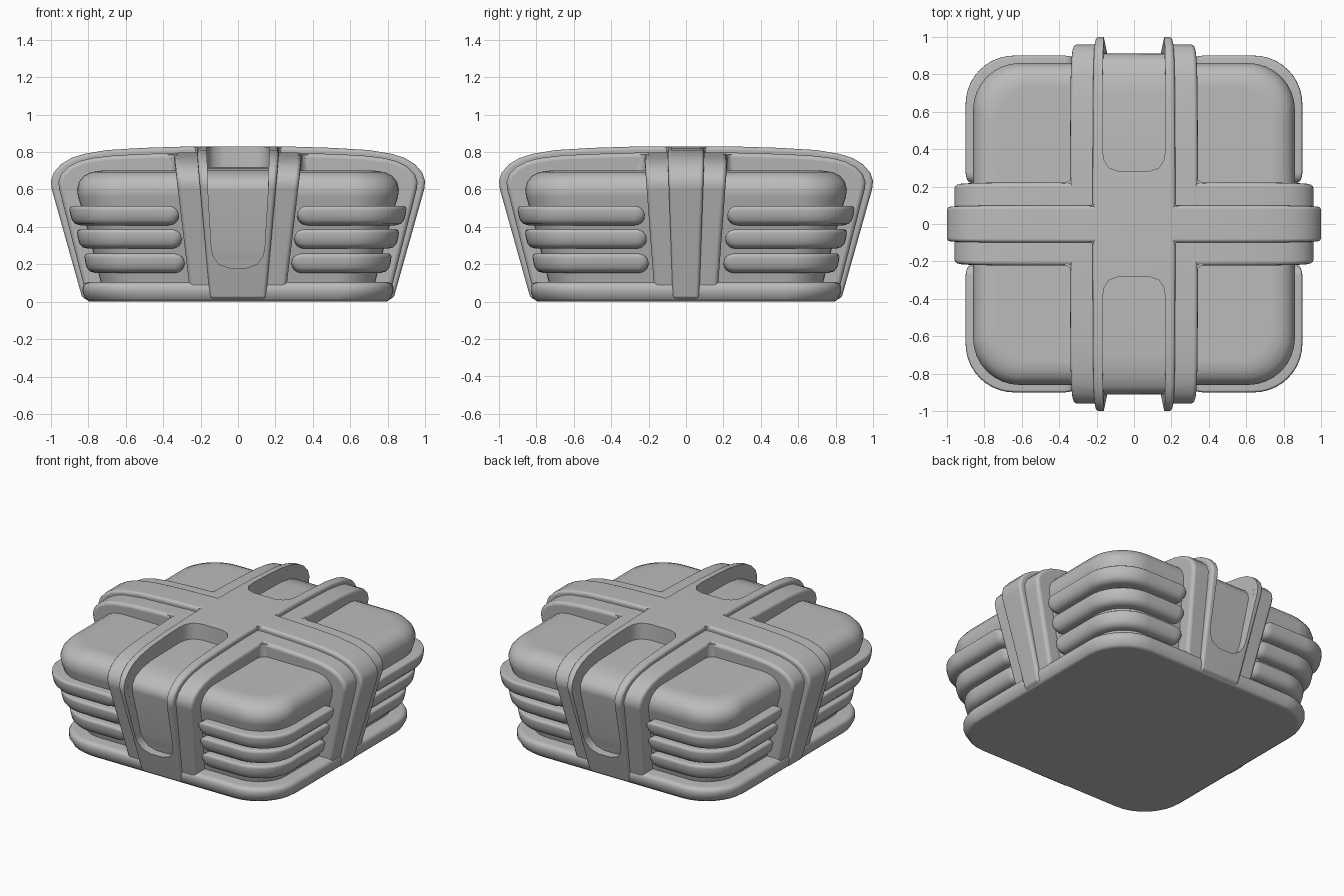
import bpy, bmesh, math
from mathutils import Vector

if "Cube" in bpy.data.objects:
    bpy.data.objects.remove(bpy.data.objects["Cube"])

grey = bpy.data.materials.new("plain_grey")
grey.diffuse_color = (0.5, 0.5, 0.5, 1)
grey.use_nodes = True
grey.node_tree.nodes["Principled BSDF"].inputs["Base Color"].default_value = grey.diffuse_color


def loft(name, rings):
    """Closed solid through equal-length rings of points."""
    bm = bmesh.new()
    rows = [[bm.verts.new(p) for p in ring] for ring in rings]
    n = len(rows[0])
    for a, b in zip(rows, rows[1:]):
        for i in range(n):
            j = (i + 1) % n
            bm.faces.new((a[i], a[j], b[j], b[i]))
    bm.faces.new(rows[0])
    bm.faces.new(rows[-1])
    bmesh.ops.recalc_face_normals(bm, faces=bm.faces)
    mesh = bpy.data.meshes.new(name)
    bm.to_mesh(mesh)
    bm.free()
    mesh.materials.append(grey)
    ob = bpy.data.objects.new(name, mesh)
    bpy.context.collection.objects.link(ob)
    return ob


def mirror(ob, x=True, y=True):
    m = ob.modifiers.new("mirror", 'MIRROR')
    m.use_axis = (x, y, False)
    m.use_clip = False
    m.use_mirror_merge = False


def finish(ob, angle=35):
    """Apply modifiers, then smooth with sharp edges kept."""
    dg = bpy.context.evaluated_depsgraph_get()
    mesh = bpy.data.meshes.new_from_object(ob.evaluated_get(dg))
    ob.modifiers.clear()
    ob.data = mesh
    bpy.ops.object.select_all(action='DESELECT')
    ob.select_set(True)
    bpy.context.view_layer.objects.active = ob
    bpy.ops.object.shade_smooth_by_angle(angle=math.radians(angle))
    ob.modifiers.new("weighted", 'WEIGHTED_NORMAL').keep_sharp = True


def rounded_square(h, r, z, n=8):
    pts = []
    for q, (sx, sy) in enumerate(((1, 1), (-1, 1), (-1, -1), (1, -1))):
        for k in range(n + 1):
            a = math.pi / 2 * (q + k / n)
            pts.append((sx * (h - r) + r * math.cos(a), sy * (h - r) + r * math.sin(a), z))
    return pts


# Inner body and base rim
finish(loft("body", [rounded_square(h, r, z) for h, r, z in (
    (.72, .20, .05), (.83, .23, .48), (.855, .25, .56), (.86, .25, .60), (.85, .25, .64),
    (.825, .24, .672), (.785, .22, .692), (.73, .19, .70))]), 60)
finish(loft("base_rim", [rounded_square(h, r, z) for h, r, z in (
    (.795, .27, 0), (.815, .28, .015), (.83, .28, .05), (.83, .28, .08),
    (.82, .27, .097), (.80, .26, .105), (.70, .2, .105))]), 60)

# Three ribs wrapping each corner
SECTION = ((-.12, -.9), (-.06, -1), (-.03, -.85), (-.012, -.45), (-.004, .1),
           (0, .6), (-.002, .85), (-.012, 1), (-.12, 1))
for i, (h, z, x0, y0) in enumerate(((.82, .205, .285, .20), (.86, .335, .30, .21), (.90, .46, .315, .22))):
    r, half = .26, .052
    ends = (0, .006, .017, .033, .055)
    path = [((x0 + d, -h), (0, -1), d) for d in ends]
    for k in range(11):
        a = -math.pi / 2 + math.pi / 2 * k / 10
        c, s = math.cos(a), math.sin(a)
        path.append(((h - r + r * c, -h + r + r * s), (c, s), 1))
    path += [((h, -y0 - d), (1, 0), d) for d in reversed(ends)]
    rings = []
    for p, nrm, d in path:
        t = min(d / .055, 1)
        f = max(math.sqrt(1 - (1 - t) ** 2), .08)
        rings.append([(p[0] + nrm[0] * (o - .03 * (1 - f)), p[1] + nrm[1] * (o - .03 * (1 - f)),
                       z + half * u * f) for o, u in SECTION])
    rib = loft(f"corner_rib_{i + 1}", rings)
    mirror(rib)
    finish(rib, 50)

# Strap side profiles (distance from centre, height)
OUTER = ((.815, .008), (.835, .03), (.995, .60), (1.0, .645), (.985, .69), (.945, .735), (.89, .768),
         (.82, .79), (.70, .81), (.50, .822), (.24, .83))
LOWER = ((.795, .004), (.81, .03), (.955, .60), (.96, .64), (.945, .682), (.905, .722), (.85, .75),
         (.78, .768), (.66, .782), (.48, .79), (.24, .797))


def strap(name, profile, w0, w1, along_x, bevel):
    """Solid band over the body, half width w0 at the ground and w0+w1*z above."""
    outline = list(profile) + [(-d, z) for d, z in reversed(profile)]
    rings = []
    for s in (-1, 1):
        rings.append([(d, s * (w0 + w1 * z), z) if along_x else (s * (w0 + w1 * z), d, z)
                      for d, z in outline])
    ob = loft(name, rings)
    b = ob.modifiers.new("bevel", 'BEVEL')
    b.width, b.segments, b.limit_method = bevel, 3, 'ANGLE'
    b.angle_limit = math.radians(45)
    return ob


# Cutter for the recessed slots on the front and back straps
FLOOR = ((.28, .72), (.30, .72), (.34, .72), (.40, .72), (.70, .715), (.80, .70), (.87, .672),
         (.903, .635), (.91, .59), (.845, .28), (.832, .24), (.822, .20), (.817, .18))
SKY = ((.28, .95), (.30, .95), (.34, .95), (.40, .95), (.72, .95), (.88, .95), (1.0, .90),
       (1.1, .8), (1.1, .6), (1.1, .28), (1.1, .24), (1.1, .20), (1.1, .18))
INSET = (.09, .036, .008, 0, 0, 0, 0, 0, 0, 0, .008, .036, .09)
rings = []
for (d, z), (e, t), c in zip(FLOOR, SKY, INSET):
    w = .125 + .06 * z - c
    rings.append([(-w, d, z), (w, d, z), (w, e, t), (-w, e, t)])
cutter = loft("slot_cutter", rings)
mirror(cutter, x=False)
cutter.hide_render = True

long_straps = [strap("wide_strap_front_back", LOWER, .25, .119, False, .025),
               strap("raised_strap_front_back", OUTER, .148, .09, False, .02)]
for ob in long_straps:
    b = ob.modifiers.new("slot", 'BOOLEAN')
    b.operation, b.object, b.solver = 'DIFFERENCE', cutter, 'EXACT'
    finish(ob)
finish(strap("wide_strap_sides", LOWER, .165, .075, True, .025))
finish(strap("raised_strap_sides", OUTER, .07, .036, True, .02))
bpy.data.objects.remove(cutter)

# Rounded inside corners where the straps cross
for name, x, y, r, z0, z1 in (("wide_strap_fillet", .335, .215, .05, .68, .787),
                              ("raised_strap_fillet", .212, .092, .035, .75, .823)):
    arc = [(x + r - r * math.sin(k * math.pi / 12), y + r - r * math.cos(k * math.pi / 12))
           for k in range(7)]
    plan = [(x - .03, y - .03), (x + r, y - .03)] + arc[:1] + arc[1:] + [(x - .03, y + r)]
    ob = loft(name, [[(px, py, z) for px, py in plan] for z in (z0, z1)])
    mirror(ob)
    finish(ob)
